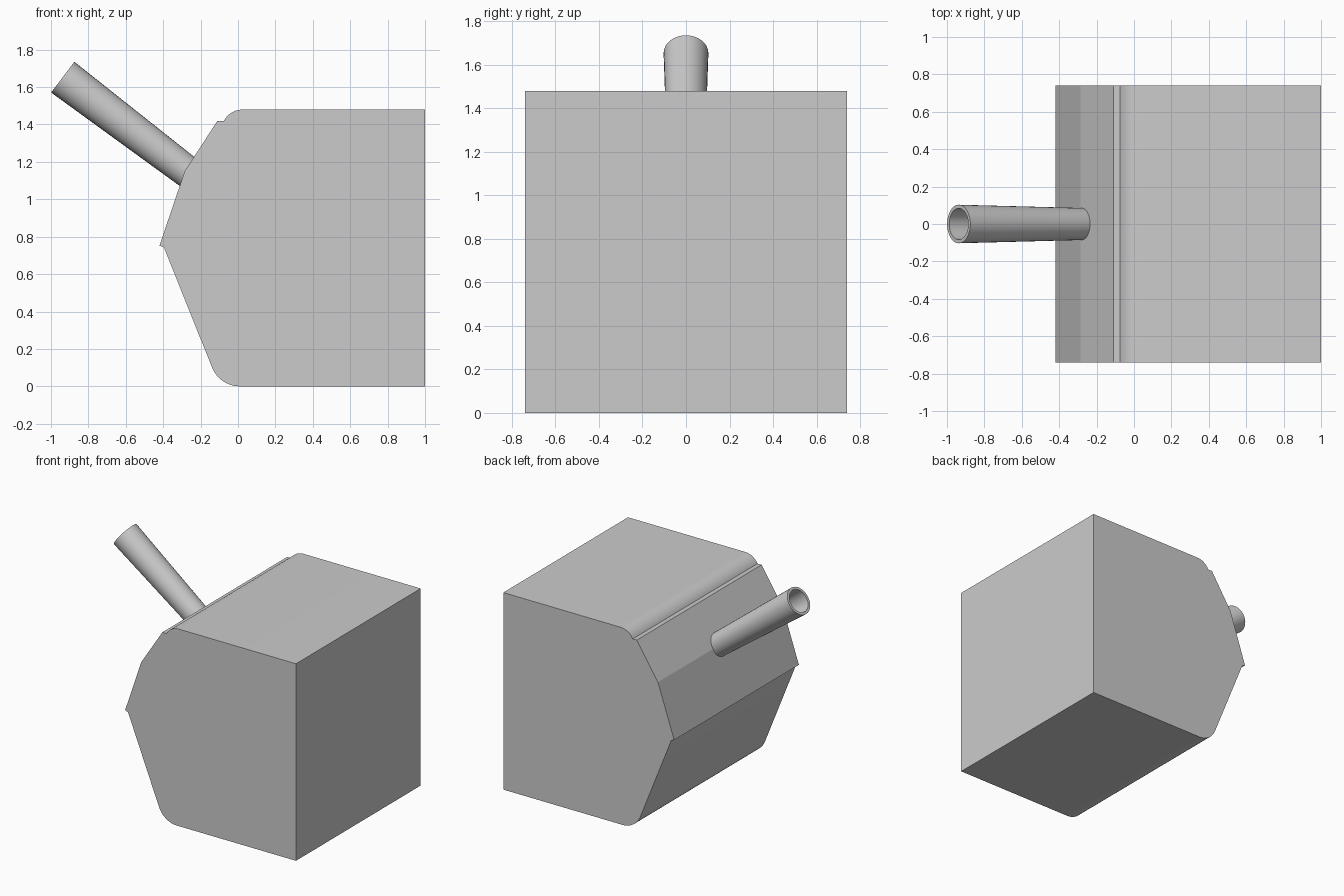
import bpy, bmesh
from math import sin, cos, radians
from mathutils import Vector

if "Cube" in bpy.data.objects:
    bpy.data.objects.remove(bpy.data.objects["Cube"])


def arc(cx, cz, r, a0, a1, n=10):
    """Points on a circle in the x-z plane, angles in degrees."""
    return [(cx + r * cos(radians(a0 + (a1 - a0) * i / n)),
             cz + r * sin(radians(a0 + (a1 - a0) * i / n))) for i in range(n + 1)]


def finish(name, bm, angle):
    bmesh.ops.recalc_face_normals(bm, faces=bm.faces)
    mesh = bpy.data.meshes.new(name)
    bm.to_mesh(mesh)
    bm.free()
    obj = bpy.data.objects.new(name, mesh)
    bpy.context.collection.objects.link(obj)
    bpy.ops.object.select_all(action='DESELECT')
    obj.select_set(True)
    bpy.context.view_layer.objects.active = obj
    bpy.ops.object.shade_smooth_by_angle(angle=radians(angle))
    return obj


# Housing: side profile extruded across the width
profile = [(1, 0), (1, 1.48)]
profile += arc(0.025, 1.366, 0.114, 90, 152)      # rounded top edge
profile += [(-0.11, 1.42), (-0.285, 1.15),        # upper front plates with lips
            (-0.42, 0.752), (-0.396, 0.743)]
profile += arc(0.01, 0.16, 0.16, 201.5, 270)      # rounded bottom edge
bm = bmesh.new()
face = bm.faces.new([bm.verts.new((x, -0.74, z)) for x, z in profile])
side = bmesh.ops.extrude_face_region(bm, geom=[face])
bmesh.ops.translate(bm, vec=(0, 1.48, 0),
                    verts=[g for g in side['geom'] if isinstance(g, bmesh.types.BMVert)])
finish("housing", bm, 12)

# Barrel: tapered hollow tube, tilted upward, rooted inside the housing
mouth = Vector((-0.937, 0, 1.653))
axis = Vector((cos(radians(37.2)), 0, -sin(radians(37.2))))
up = Vector((-axis.z, 0, axis.x))
across = Vector((0, 1, 0))
sides = 32
bm = bmesh.new()
rings = []
for dist, r in [(0, 0.103), (0.9, 0.084), (0.9, 0.066), (0, 0.084)]:
    rings.append([bm.verts.new(mouth + axis * dist
                               + up * r * cos(radians(360 * i / sides))
                               + across * r * sin(radians(360 * i / sides)))
                  for i in range(sides)])
for k in range(4):
    a, b = rings[k], rings[(k + 1) % 4]
    for i in range(sides):
        j = (i + 1) % sides
        bm.faces.new((a[i], a[j], b[j], b[i]))
finish("barrel", bm, 30)
